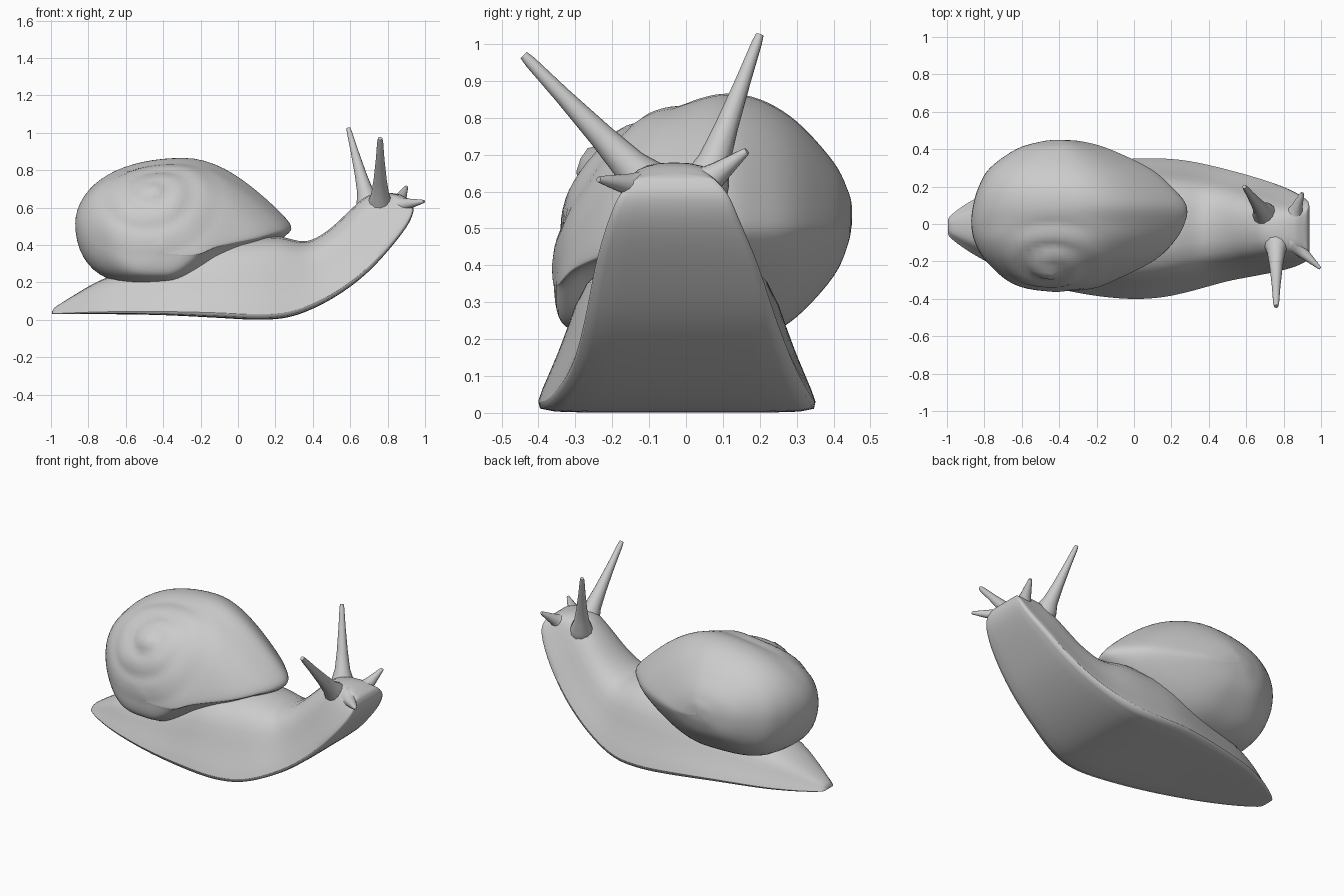
import bpy, bmesh, math
from mathutils import Vector

old = bpy.data.objects.get("Cube")
if old:
    bpy.data.objects.remove(old, do_unlink=True)

GREY = (0.6, 0.6, 0.6, 1.0)
grey = bpy.data.materials.new("plain grey")
grey.use_nodes = True
grey.diffuse_color = GREY
grey.node_tree.nodes["Principled BSDF"].inputs["Base Color"].default_value = GREY


def smooth_rows(rows, steps):
    """Catmull-Rom interpolation through rows of numbers."""
    out = []
    for i in range(len(rows) - 1):
        p0, p1, p2 = rows[max(i - 1, 0)], rows[i], rows[i + 1]
        p3 = rows[min(i + 2, len(rows) - 1)]
        for s in range(steps):
            t = s / steps
            out.append([b + 0.5 * t * (c - a + t * (2 * a - 5 * b + 4 * c - d
                        + t * (3 * (b - c) + d - a)))
                        for a, b, c, d in zip(p0, p1, p2, p3)])
    return out + [list(rows[-1])]


def loft(name, rings, angle=60, subdivide=0):
    """Skin closed rings into one capped object."""
    bm = bmesh.new()
    loops = [[bm.verts.new(p) for p in ring] for ring in rings]
    for a, b in zip(loops, loops[1:]):
        n = len(a)
        for i in range(n):
            j = (i + 1) % n
            bm.faces.new((a[i], a[j], b[j], b[i]))
    bm.faces.new(loops[0])
    bm.faces.new(loops[-1])
    bmesh.ops.recalc_face_normals(bm, faces=bm.faces)
    mesh = bpy.data.meshes.new(name)
    bm.to_mesh(mesh)
    bm.free()
    mesh.materials.append(grey)
    obj = bpy.data.objects.new(name, mesh)
    bpy.context.collection.objects.link(obj)
    if subdivide:
        obj.modifiers.new("smooth", "SUBSURF").levels = subdivide
        obj.modifiers["smooth"].render_levels = subdivide
    bpy.ops.object.select_all(action="DESELECT")
    obj.select_set(True)
    bpy.context.view_layer.objects.active = obj
    bpy.ops.object.shade_smooth_by_angle(angle=math.radians(angle))
    return obj


# Body: sole x, sole z, back x, back z, right edge y, left edge y
body_rows = [
    (-1.0, .03, -.99, .06, -.06, .03),
    (-.9, .03, -.88, .13, -.14, .11),
    (-.7, .03, -.7, .23, -.25, .21),
    (-.4, .025, -.4, .32, -.355, .29),
    (-.1, .01, -.12, .43, -.405, .35),
    (.12, 0, .06, .45, -.405, .36),
    (.3, .02, .22, .45, -.37, .345),
    (.5, .11, .36, .42, -.315, .3),
    (.68, .24, .48, .48, -.28, .25),
    (.82, .39, .6, .59, -.25, .2),
    (.91, .51, .69, .665, -.215, .15),
    (.94, .59, .79, .68, -.18, .115),
    (.925, .64, .87, .67, -.13, .07),
]
# Half cross-section: share of width, share of height
half = [(.35, 0), (.96, 0), (1, .04), (.9, .23), (.77, .5), (.67, .8), (.36, 1)]
section = half + [(-w, h) for w, h in reversed(half)]


def body_ring(row):
    xb, zb, xt, zt, y0, y1 = row
    mid, wide = (y0 + y1) / 2, (y1 - y0) / 2
    return [(xb + (xt - xb) * h, mid + wide * w, zb + (zt - zb) * h)
            for w, h in section]


loft("body", [body_ring(r) for r in smooth_rows(body_rows, 3)], subdivide=1)

# Shell: slices across y, with x range and z range
shell_rows = [
    (-.362, -.43, -.39, .36, .40),
    (-.345, -.57, -.22, .26, .5),
    (-.3, -.68, -.1, .22, .63),
    (-.2, -.79, .1, .19, .745),
    (-.1, -.85, .21, .18, .81),
    (0, -.87, .27, .18, .84),
    (.1, -.86, .28, .18, .865),
    (.2, -.83, .2, .2, .85),
    (.3, -.77, .08, .26, .79),
    (.4, -.63, -.13, .37, .68),
    (.44, -.5, -.27, .46, .6),
    (.45, -.42, -.38, .52, .56),
]
centre = Vector((-.42, .05, .48))
axis = Vector((-.08, -.8, .6)).normalized()
side = axis.cross(Vector((0, 0, 1))).normalized()
up = side.cross(axis)


def coil(p):
    """Press a shallow spiral seam into the shell around its spire."""
    d = Vector(p) - centre
    n = d.normalized()
    polar = math.acos(max(-1, min(1, n.dot(axis))))
    turn = math.atan2(n.dot(up), n.dot(side)) / math.tau
    phase = (polar / 0.36 - turn) % 1
    fade = max(0, 1 - polar / 1.1)
    knob = 0.025 * math.exp(-(polar / 0.2) ** 2)
    seam = fade * (0.02 * math.exp(-(min(phase, 1 - phase) / 0.2) ** 2) - 0.006)
    return Vector(p) + n * (knob - seam)


def shell_ring(row, count=64):
    y, x0, x1, z0, z1 = row
    # The underside rises towards the mouth, most on the spire side
    lift = 0.9 - 0.4 * max(0, min(1, (y + .1) / .3))
    ring = []
    for i in range(count):
        c, s = math.cos(math.tau * i / count), math.sin(math.tau * i / count)
        if c > 0:
            taper = 1 - (0.6 if s > 0 else lift) * c * c
        else:
            taper = 1 + (0.1 if s > 0 else 0.45) * c * c
        drop = 0.03 * max(c, 0) ** 2
        ring.append(coil(((x0 + x1) / 2 + (x1 - x0) / 2 * c, y,
                          (z0 + z1) / 2 - drop + (z1 - z0) / 2 * s * taper)))
    return ring


loft("shell", [shell_ring(r) for r in smooth_rows(shell_rows, 5)], angle=70)


# Feelers: rooted inside the head, flared at the base, blunt at the tip
def feeler(name, base, tip, radius, tip_radius):
    base, tip = Vector(base), Vector(tip)
    turn = (tip - base).to_track_quat("Z", "Y")
    stages = [(-.25, .9), (-.08, 1.3), (.06, 1.12), (.18, .8), (.4, .58), (.7, .38)]
    stages = [(t, r * radius) for t, r in stages]
    stages += [(.95, tip_radius), (1, tip_radius * .75)]
    rings = []
    for t, r in stages:
        mid = base.lerp(tip, t)
        rings.append([mid + turn @ Vector((r * math.cos(a), r * math.sin(a), 0))
                      for a in (math.tau * i / 12 for i in range(12))])
    loft(name, rings)


feeler("left_eye_stalk", (.7, .05, .61), (.59, .2, 1.025), .055, .014)
feeler("right_eye_stalk", (.76, -.09, .605), (.76, -.44, .97), .06, .016)
feeler("left_lower_feeler", (.85, .035, .61), (.9, .165, .71), .055, .012)
feeler("right_lower_feeler", (.85, -.105, .61), (.995, -.237, .633), .05, .01)
